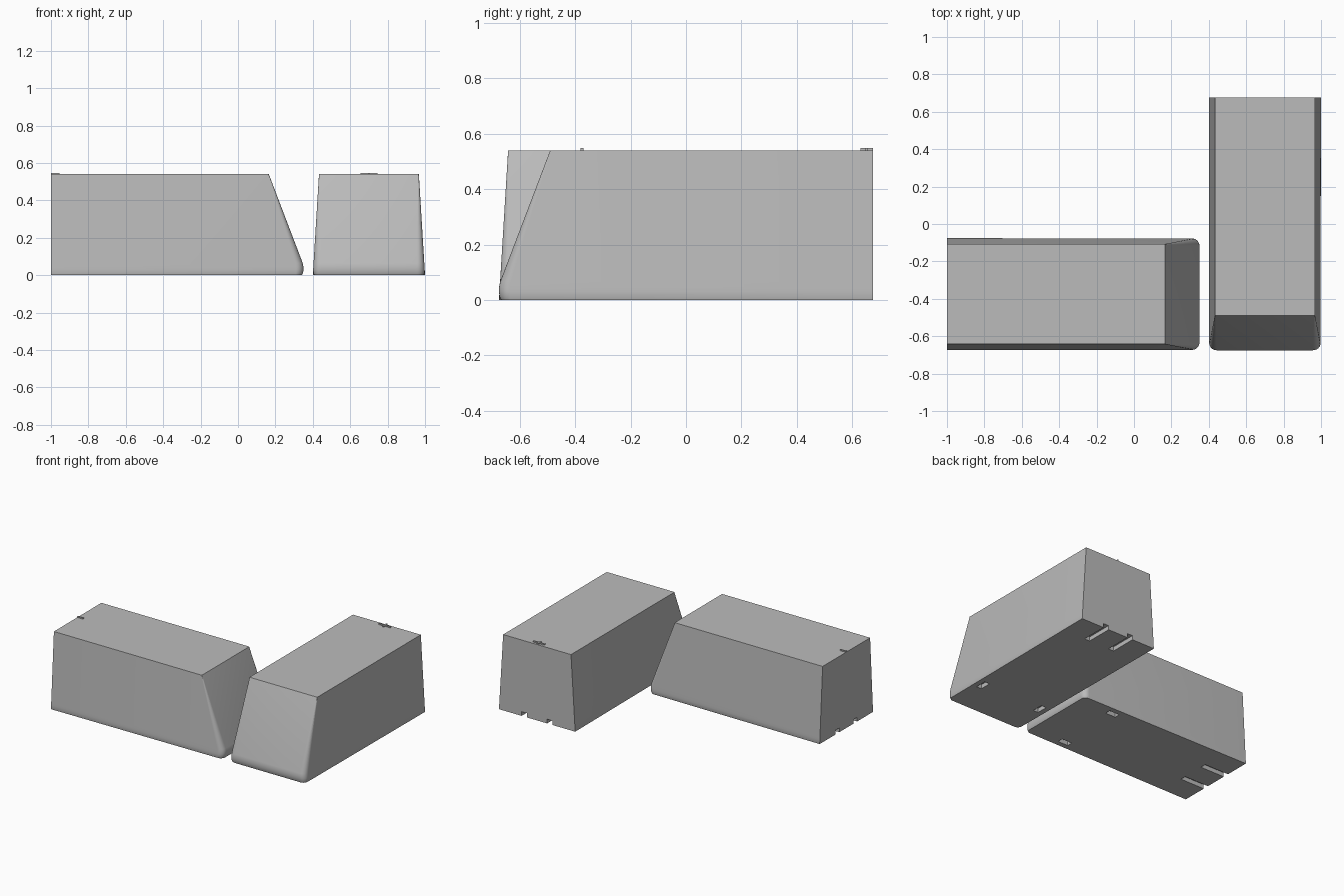
import bpy, bmesh, math
from mathutils import Matrix

if "Cube" in bpy.data.objects:
    bpy.data.objects.remove(bpy.data.objects["Cube"])

HALF, LEN, H = 0.30, 0.675, 0.54      # half width, half length, height
grey = bpy.data.materials.new("grey plastic")
grey.diffuse_color = (0.5, 0.5, 0.5, 1)
grey.use_nodes = True
grey.node_tree.nodes["Principled BSDF"].inputs["Base Color"].default_value = grey.diffuse_color


def finish(name, bm, place):
    bmesh.ops.recalc_face_normals(bm, faces=bm.faces[:])
    me = bpy.data.meshes.new(name)
    bm.to_mesh(me)
    bm.free()
    me.materials.append(grey)
    ob = bpy.data.objects.new(name, me)
    ob.matrix_world = place
    bpy.context.collection.objects.link(ob)
    return ob


def boxes(name, items, place):
    """Several axis-aligned boxes (x0, x1, y0, y1, z0, z1) in one mesh."""
    bm = bmesh.new()
    for x0, x1, y0, y1, z0, z1 in items:
        m = Matrix.Translation(((x0 + x1) / 2, (y0 + y1) / 2, (z0 + z1) / 2))
        bmesh.ops.create_cube(bm, size=1, matrix=m @ Matrix.Diagonal((x1 - x0, y1 - y0, z1 - z0, 1)))
    return finish(name, bm, place)


def ring(bm, z, tip, r, inset=0.0, steps=6):
    """Outline at height z: square back, rounded corners at the sloped tip."""
    w = HALF - 0.033 * z / H
    pts = [(w, LEN), (-w, LEN)]
    for side in (-1, 1):
        cx, cy = side * (w - r), tip + r
        for i in range(steps + 1):
            a = math.pi / 2 * i / steps
            a = math.pi + a if side < 0 else 1.5 * math.pi + a
            pts.append((cx + (r - inset) * math.cos(a), cy + (r - inset) * math.sin(a)))
    return [bm.verts.new((x, y, z)) for x, y in pts]


def block(name, place):
    # Tapered body, lofted through outlines from bottom to top
    bm = bmesh.new()
    rings = [ring(bm, 0, -LEN, 0.04, 0.008), ring(bm, 0.012, -LEN, 0.04, 0.002),
             ring(bm, 0.03, -LEN, 0.04), ring(bm, 0.045, -LEN, 0.04),
             ring(bm, 0.065, -LEN + 0.004, 0.039), ring(bm, H, -0.49, 0.004)]
    n = len(rings[0])
    for a, b in zip(rings, rings[1:]):
        for i in range(n):
            j = (i + 1) % n
            bm.faces.new((a[i], a[j], b[j], b[i]))
    bm.faces.new(rings[0][::-1])
    bm.faces.new(rings[-1])
    body = finish(name, bm, place)
    bpy.ops.object.select_all(action='DESELECT')
    body.select_set(True)
    bpy.context.view_layer.objects.active = body
    bpy.ops.object.shade_smooth_by_angle(angle=math.radians(25))

    # Underside: two open notches at the back, two short slots near the tip
    cuts = []
    for s in (-1, 1):
        cuts.append((s * 0.1 - 0.021, s * 0.1 + 0.021, LEN - 0.19, LEN + 0.1, -0.05, 0.03))
        cuts.append((s * 0.237 - 0.02, s * 0.237 + 0.02, -0.43, -0.35, -0.05, 0.03))
    cutter = boxes(name + "_slot_cutter", cuts, place)
    cutter.hide_render = True
    cutter.hide_set(True)
    mod = body.modifiers.new("slots", 'BOOLEAN')
    mod.operation, mod.solver, mod.object = 'DIFFERENCE', 'EXACT', cutter


# Right block points forward, left block points right
right_place = Matrix.Translation((0.70, 0, 0))
left_place = Matrix.Translation((-0.325, -0.375, 0)) @ Matrix.Rotation(math.pi / 2, 4, 'Z')
block("right_block", right_place)
block("left_block", left_place)

# Raised marks at the back edge of each top
bar = (-0.005, 0.005, LEN - 0.045, LEN, H - 0.005, H + 0.008)
arms = [(s * 0.025 - 0.02, s * 0.025 + 0.02, LEN - 0.028, LEN - 0.018, H - 0.005, H + 0.008) for s in (-1, 1)]
boxes("left_bar_mark", [bar], left_place)
boxes("right_cross_mark", [bar] + arms, right_place)
